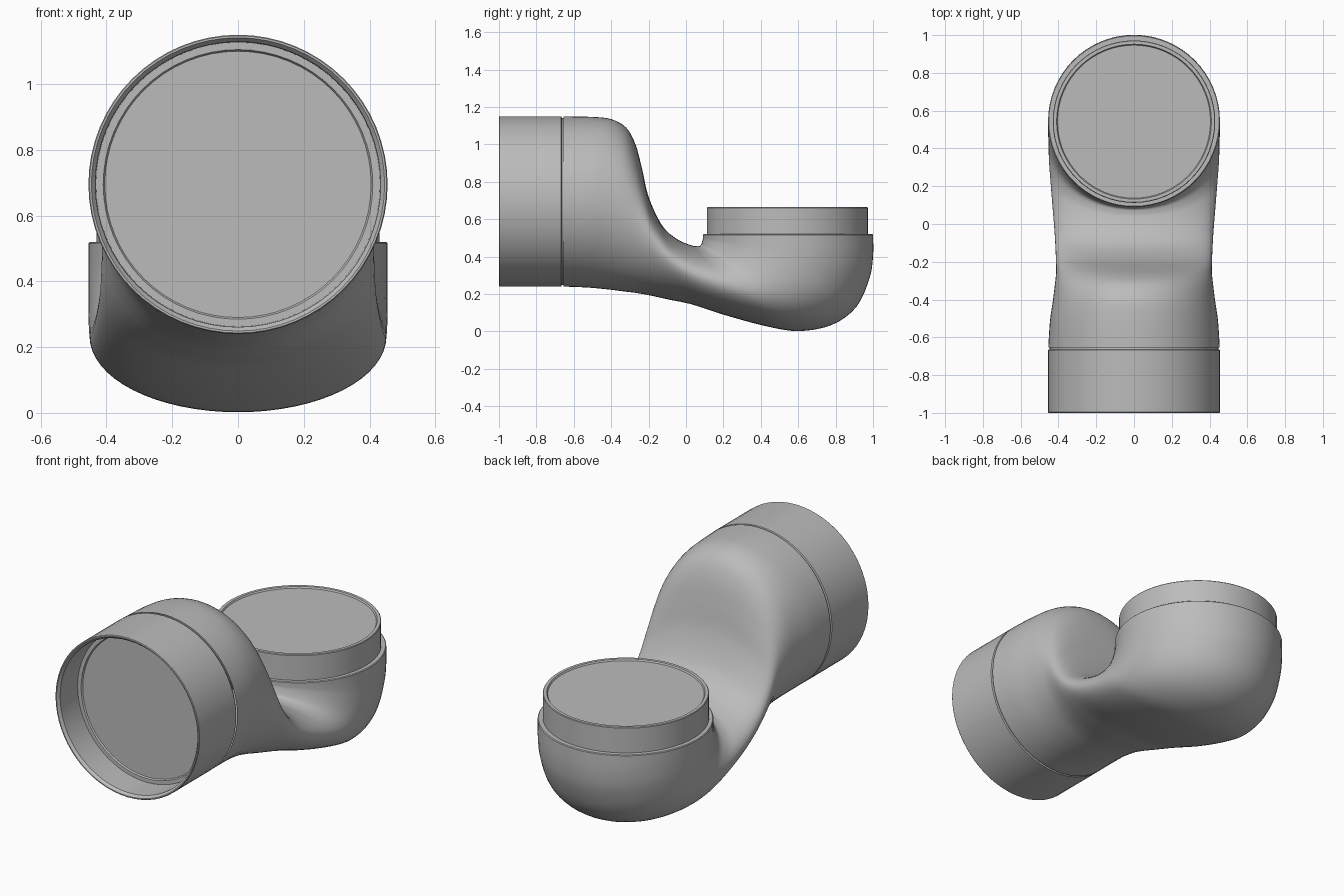
import bpy, bmesh, math
from mathutils import Vector, Matrix

cube = bpy.data.objects.get("Cube")
if cube:
    bpy.data.objects.remove(cube)

SEG = 64
grey = bpy.data.materials.new("pipe grey")
grey.use_nodes = True
grey.diffuse_color = (0.5, 0.5, 0.5, 1)
grey.node_tree.nodes["Principled BSDF"].inputs["Base Color"].default_value = (0.5, 0.5, 0.5, 1)


def loft(name, rings, cap_start=False, cap_end=False):
    """Skin a list of closed rings of points."""
    bm = bmesh.new()
    loops = [[bm.verts.new(p) for p in ring] for ring in rings]
    for a, b in zip(loops, loops[1:]):
        for i in range(SEG):
            j = (i + 1) % SEG
            bm.faces.new((a[i], a[j], b[j], b[i]))
    if cap_start:
        bm.faces.new(loops[0][::-1])
    if cap_end:
        bm.faces.new(loops[-1])
    bmesh.ops.recalc_face_normals(bm, faces=bm.faces)
    mesh = bpy.data.meshes.new(name)
    bm.to_mesh(mesh)
    bm.free()
    mesh.materials.append(grey)
    obj = bpy.data.objects.new(name, mesh)
    bpy.context.collection.objects.link(obj)
    bpy.ops.object.select_all(action='DESELECT')
    obj.select_set(True)
    bpy.context.view_layer.objects.active = obj
    bpy.ops.object.shade_smooth_by_angle(angle=math.radians(35))
    return obj


def turned(name, profile, matrix, **caps):
    """Turn a (radius, height) profile round the local z axis."""
    angles = [math.tau * i / SEG for i in range(SEG)]
    return loft(name, [[matrix @ Vector((r * math.cos(a), r * math.sin(a), h)) for a in angles]
                       for r, h in profile], **caps)


def catmull(p0, p1, p2, p3, t):
    return tuple(0.5 * (2 * b + (c - a) * t + (2 * a - 5 * b + 4 * c - d) * t * t
                        + (3 * b - a - 3 * c + d) * t ** 3)
                 for a, b, c, d in zip(p0, p1, p2, p3))


def oval(section):
    """Elliptical ring between an upper and a lower point of the side outline."""
    ty, tz, by, bz, w = section
    mid = Vector((0, (ty + by) / 2, (tz + bz) / 2))
    up = Vector((0, ty, tz)) - mid
    return [mid + up * math.cos(math.tau * i / SEG)
            + Vector((w * math.sin(math.tau * i / SEG), 0, 0)) for i in range(SEG)]


# Bent body: upper y, upper z, lower y, lower z, half width
sections = [
    (-.655, 1.15, -.655, .24, .454),
    (-.50, 1.147, -.53, .235, .445),
    (-.40, 1.135, -.42, .225, .43),
    (-.32, 1.09, -.34, .215, .42),
    (-.27, 1.0, -.26, .205, .413),
    (-.235, .87, -.18, .19, .413),
    (-.20, .72, -.09, .17, .415),
    (-.13, .57, .03, .145, .42),
    (-.05, .495, .20, .09, .43),
    (.03, .46, .42, .03, .442),
    (.065, .457, .60, .002, .45),
    (.08, .462, .78, .035, .453),
    (.085, .477, .91, .13, .455),
    (.09, .495, .98, .28, .455),
    (.09, .508, 1.0, .40, .455),
    (.09, .516, 1.0, .516, .455),
]
padded = [sections[0]] + sections + [sections[-1]]
rings = [oval(catmull(*padded[k:k + 4], s / 4))
         for k in range(len(sections) - 1) for s in range(4)]
rings.append(oval(sections[-1]))
# Rounded lip that turns in towards the spigot
rings.append(oval((.094, .52, .996, .52, .451)))
rings.append(oval((.125, .52, .965, .52, .42)))
loft("bent_body", rings)

# Spigot with its slightly sunken end disc
turned("spigot", [(.43, .50), (.43, .661), (.427, .665), (.41, .665), (.405, .657)],
       Matrix.Translation((0, .542, 0)), cap_end=True)

# Socket collar: thin groove, outer wall, open mouth, stepped inner floor
turned("socket_collar",
       [(.43, -.655), (.447, -.655), (.447, -.664), (.455, -.667), (.455, -.996),
        (.452, -1.0), (.446, -1.0), (.434, -.985), (.432, -.83), (.41, -.83), (.405, -.822)],
       Matrix.Translation((0, 0, .695)) @ Matrix.Rotation(-math.pi / 2, 4, 'X'),
       cap_end=True)
